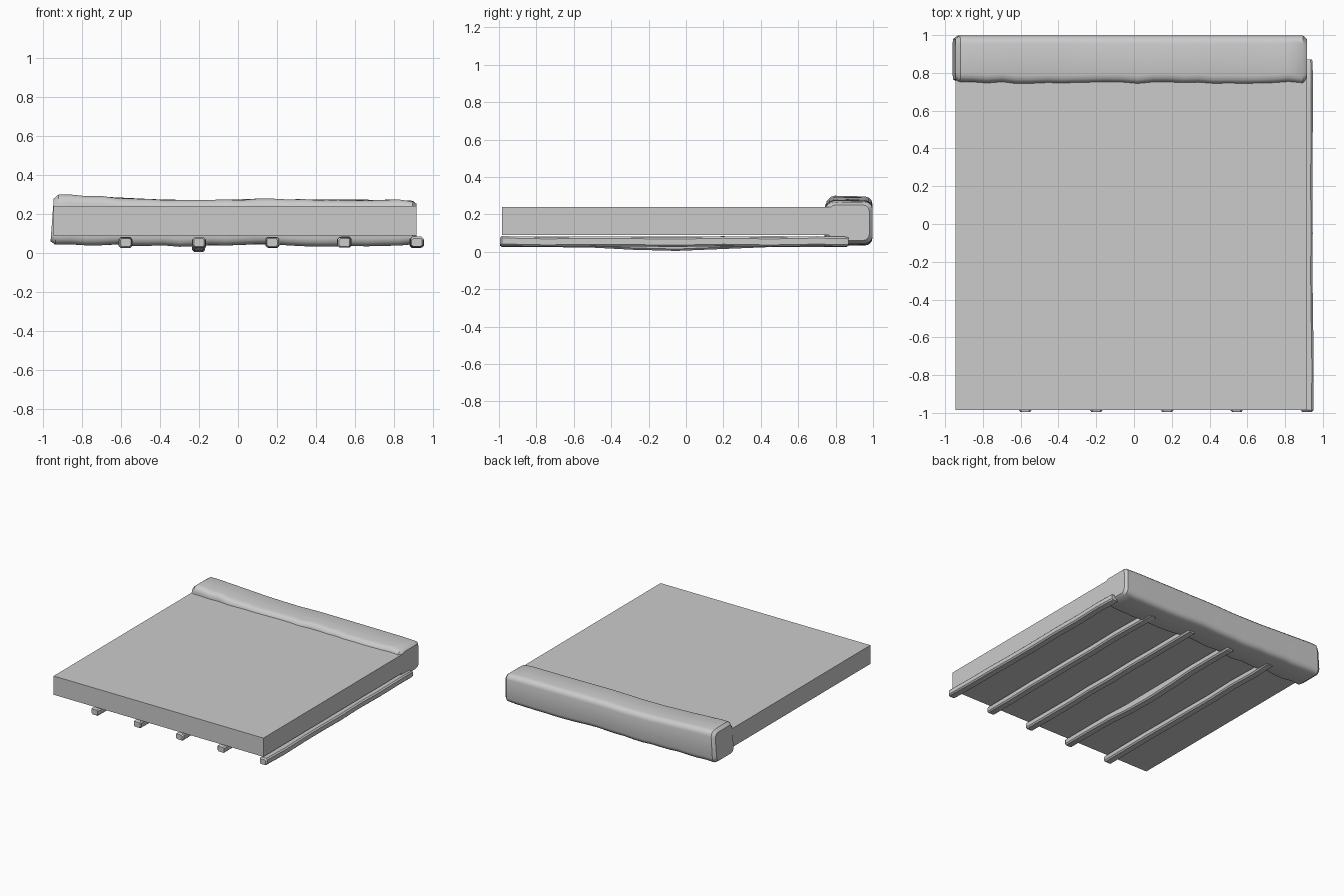
import bpy, bmesh, math, random
from mathutils import Vector

if "Cube" in bpy.data.objects:
    bpy.data.objects.remove(bpy.data.objects["Cube"])

random.seed(7)


def finish(bm, name, smooth=None):
    bmesh.ops.recalc_face_normals(bm, faces=bm.faces)
    mesh = bpy.data.meshes.new(name)
    bm.to_mesh(mesh)
    bm.free()
    ob = bpy.data.objects.new(name, mesh)
    bpy.context.collection.objects.link(ob)
    if smooth:
        bpy.ops.object.select_all(action='DESELECT')
        ob.select_set(True)
        bpy.context.view_layer.objects.active = ob
        bpy.ops.object.shade_smooth_by_angle(angle=math.radians(smooth))
    return ob


def section(w, h, r, steps):
    """Rounded rectangle centred on the origin."""
    pts = []
    for i, (sx, sy) in enumerate([(1, 1), (-1, 1), (-1, -1), (1, -1)]):
        for k in range(steps + 1):
            a = math.pi / 2 * (i + k / steps)
            pts.append((sx * (w / 2 - r) + r * math.cos(a),
                        sy * (h / 2 - r) + r * math.sin(a)))
    return pts


def loft(name, rings, smooth):
    bm = bmesh.new()
    loops = [[bm.verts.new(p) for p in ring] for ring in rings]
    for a, b in zip(loops, loops[1:]):
        for i in range(len(a)):
            j = (i + 1) % len(a)
            bm.faces.new((a[i], a[j], b[j], b[i]))
    bm.faces.new(loops[0])
    bm.faces.new(loops[-1])
    return finish(bm, name, smooth)


def lerp_table(t, table):
    for (x0, v0), (x1, v1) in zip(table, table[1:]):
        if t <= x1:
            return v0 + (v1 - v0) * (t - x0) / (x1 - x0)
    return table[-1][1]


# Floor slab
bm = bmesh.new()
bmesh.ops.create_cube(bm, size=1)
for v in bm.verts:
    v.co = Vector((-0.015 + v.co.x * 1.86, -0.0675 + v.co.y * 1.835, 0.165 + v.co.z * 0.15))
finish(bm, "floor_slab")

# Rough-hewn joists under the slab, the second one sagging in the middle
ys = [-0.995, -0.985, -0.75, -0.5, -0.28, -0.05, 0.2, 0.45, 0.7, 0.86, 0.87]
for n, x in enumerate([-0.575, -0.2, 0.175, 0.545, 0.916]):
    rings = []
    for i, y in enumerate(ys):
        end = i in (0, len(ys) - 1)
        s = 0.8 if end else 1.0
        dx = 0 if end else random.uniform(-0.004, 0.004)
        dz = 0 if end else random.uniform(-0.003, 0.004)
        sag = 0.026 * max(0, 1 - abs(y + 0.05) / 0.55) if n == 1 else 0
        rings.append([(x + dx + s * px, y,
                       0.054 + dz + s * pz - (sag if pz < 0 else 0.3 * sag))
                      for px, pz in section(0.066, 0.052, 0.01, 1)])
    loft(f"joist_{n + 1}", rings, 30)

# Heavy hewn beam along the back
top = [(-0.96, 0.296), (-0.86, 0.296), (-0.4, 0.274), (-0.15, 0.270), (0.05, 0.276), (0.8, 0.272), (0.92, 0.266)]
bottom = [(-0.96, 0.042), (-0.5, 0.04), (-0.2, 0.035), (0.1, 0.042), (0.5, 0.036), (0.92, 0.044)]
stations = [-0.95, -0.925] + [-0.86 + 0.08 * i for i in range(22)] + [0.895, 0.915]
profile = section(1, 1, 0.17, 3)
last = len(stations) - 1
rings = []
for i, x in enumerate(stations):
    s = 0.86 if i in (0, last) else 1.0
    t, b = lerp_table(x, top), lerp_table(x, bottom)
    # front corners are chipped more than the rest
    chip = [random.uniform(-0.007, 0.007) if 0 < i < last else 0 for _ in range(2)]
    ring = []
    for py, pz in profile:
        y = 0.8725 + py * 0.25 * s
        z = (t + b) / 2 + pz * (t - b) * s
        if py < -0.25 and abs(pz) > 0.3:
            y += chip[pz > 0]
            z += 0.7 * chip[pz > 0]
        elif py > 0.2 and pz < -0.3:
            z += 0.5 * chip[0]
        # left end leans outward toward the bottom
        lean = -0.016 * (0.5 - pz) + 0.006 if i < 2 else 0
        ring.append((x + lean, y, z))
    rings.append(ring)
loft("back_beam", rings, 32)
